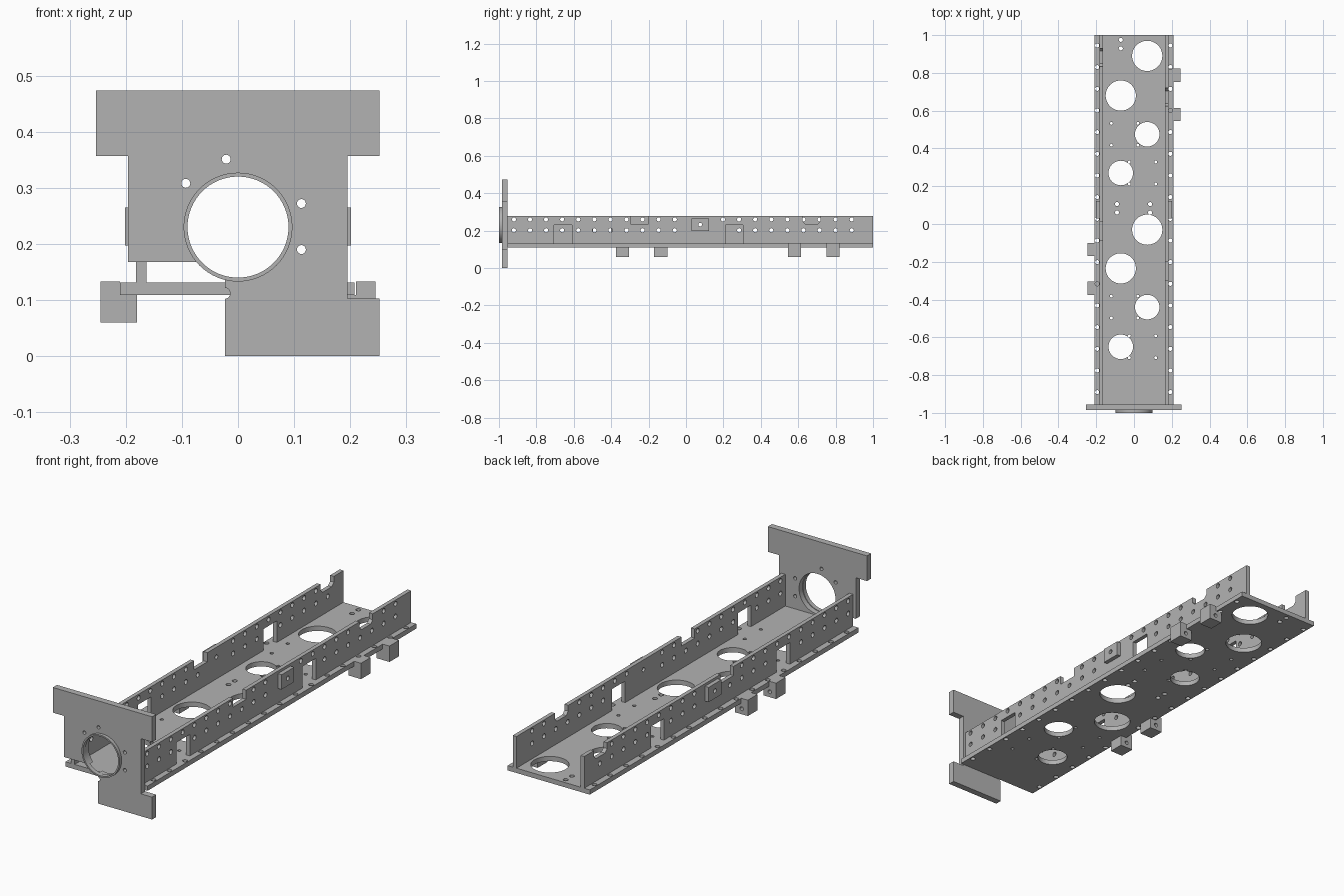
import bpy, bmesh, math
from mathutils import Matrix, Vector

cube = bpy.data.objects.get("Cube")
if cube:
    bpy.data.objects.remove(cube, do_unlink=True)

grey = bpy.data.materials.new("plain grey")
grey.use_nodes = True
grey.diffuse_color = (0.45, 0.45, 0.45, 1)
grey.node_tree.nodes["Principled BSDF"].inputs["Base Color"].default_value = (0.45, 0.45, 0.45, 1)


def prism(bm, pts, axis, a, b):
    """Extrude a 2D outline along an axis; outline is (y,z), (x,z) or (x,y)."""
    def place(p, t):
        co = list(p)
        co.insert("xyz".index(axis), t)
        return Vector(co)
    low = [bm.verts.new(place(p, a)) for p in pts]
    high = [bm.verts.new(place(p, b)) for p in pts]
    faces = [bm.faces.new(low), bm.faces.new(high)]
    for i in range(len(pts)):
        j = (i + 1) % len(pts)
        faces.append(bm.faces.new((low[i], low[j], high[j], high[i])))
    bmesh.ops.recalc_face_normals(bm, faces=faces)


def rect(u0, u1, v0, v1):
    return [(u0, v0), (u1, v0), (u1, v1), (u0, v1)]


def disc(u, v, r, n=16):
    return [(u + r * math.cos(math.tau * i / n), v + r * math.sin(math.tau * i / n))
            for i in range(n)]


def make(name, bm):
    mesh = bpy.data.meshes.new(name)
    bm.to_mesh(mesh)
    bm.free()
    mesh.materials.append(grey)
    ob = bpy.data.objects.new(name, mesh)
    bpy.context.collection.objects.link(ob)
    return ob


def part(name, solids, cuts=()):
    """Build a part from prisms, then subtract the cutting prisms."""
    bm = bmesh.new()
    for s in solids:
        prism(bm, *s)
    ob = make(name, bm)
    if cuts:
        bm = bmesh.new()
        for c in cuts:
            prism(bm, *c)
        cutter = make("cutter", bm)
        cutter.hide_render = True
        mod = ob.modifiers.new("cut", "BOOLEAN")
        mod.operation, mod.solver, mod.object = "DIFFERENCE", "EXACT", cutter
        dg = bpy.context.evaluated_depsgraph_get()
        done = bpy.data.meshes.new_from_object(ob.evaluated_get(dg))
        ob.modifiers.clear()
        ob.data = done
        bpy.data.objects.remove(cutter, do_unlink=True)
    bpy.ops.object.select_all(action="DESELECT")
    ob.select_set(True)
    bpy.context.view_layer.objects.active = ob
    bpy.ops.object.shade_smooth_by_angle(angle=math.radians(30))
    return ob


# Front plate with one lower corner cut away
outline = [(-0.253, 0.473), (-0.253, 0.357), (-0.196, 0.357), (-0.196, 0.168),
           (-0.023, 0.168), (-0.023, 0), (0.252, 0), (0.252, 0.103),
           (0.195, 0.103), (0.195, 0.357), (0.252, 0.357), (0.252, 0.473)]
cuts = [("y", disc(0, 0.23, 0.093, 64))]
for x, z in [(-0.021, 0.351), (-0.093, 0.308), (0.113, 0.272), (0.113, 0.19)]:
    cuts.append(("y", disc(x, z, 0.008)))
cuts.append(("y", disc(-0.024, 0.112, 0.01)))
part("front_plate", [(outline, "y", -0.985, -0.955)],
     [(p, a, -1.1, -0.9) for a, p in cuts])

# Collar around the large front opening
part("front_collar", [(disc(0, 0.23, 0.097, 64), "y", -1.0, -0.98)],
     [(disc(0, 0.23, 0.09, 64), "y", -1.1, -0.9)])

# Base plate: staggered large openings, edge holes and small fixing holes
holes = []
for i, y in enumerate([0.89, 0.68, 0.475, 0.27, -0.03, -0.235, -0.44, -0.65]):
    big = i % 4 < 2
    side = 1 if i % 2 == 0 else -1
    holes.append(disc(0.07 * side, y, 0.08 if big else 0.065, 48))
    if not big:
        for dx in (-0.05, -0.19):
            for dy in (-0.058, 0.058):
                holes.append(disc(side * (0.07 + dx) + (0 if side > 0 else -0.005),
                                  y + dy, 0.008, 12))
for i in range(17):
    for x in (-0.195, 0.193):
        holes.append(disc(x, 0.945 - 0.1147 * i, 0.011))
for x, y in [(-0.07, 0.975), (-0.07, 0.93), (-0.09, 0.105), (-0.09, 0.06),
             (0.085, 0.105), (0.085, 0.06)]:
    holes.append(disc(x, y, 0.011))
part("base_plate", [(rect(-0.21, 0.208, -0.955, 1), "z", 0.109, 0.131)],
     [(h, "z", 0, 0.2) for h in holes])

# Side walls: windows, top notches and two rows of holes
for name, s, shift in [("left", 1, 0), ("right", -1, 0.21)]:
    windows = [-0.658 + shift, 0.258 + shift]
    notches = [-0.248 + shift, 0.672 + shift]
    cuts = [rect(w - 0.048, w + 0.048, 0.1, 0.23) for w in windows]
    cuts.append(rect(notches[0] - 0.048, notches[0] + 0.048, 0.235, 0.3))
    n = notches[1]
    cuts.append([(n - 0.048, 0.3), (n - 0.048, 0.25), (n - 0.033, 0.235),
                 (n + 0.033, 0.235), (n + 0.048, 0.25), (n + 0.048, 0.3)])
    for i in range(22):
        y = -0.92 + 0.086 * i
        for z, gaps in [(0.202, windows), (0.26, notches)]:
            if all(abs(y - g) > 0.061 for g in gaps + [0.075]):
                cuts.append(disc(y, z, 0.011))
    cuts.append(disc(0.076, 0.232, 0.01))
    part(name + "_wall", [(rect(-0.955, 1, 0.131, 0.277), "x", s * 0.163, s * 0.182)],
         [(c, "x", s * 0.1, s * 0.3) for c in cuts])

    # Small square pad on the outside of the wall
    part(name + "_pad", [(rect(0.03, 0.122, 0.197, 0.265), "x", s * 0.182, s * 0.201)],
         [(disc(0.076, 0.232, 0.01), "x", s * 0.1, s * 0.3)])

    # Brackets clipped under the base edge
    for k, y in enumerate([0.58, 0.787] if s > 0 else [-0.34, -0.135]):
        profile = [(s * x, z) for x, z in
                   [(0.18, 0.06), (0.245, 0.06), (0.245, 0.133), (0.21, 0.133),
                    (0.21, 0.109), (0.18, 0.109)]]
        part(f"{name}_bracket_{k + 1}", [(profile, "y", y - 0.035, y + 0.035)],
             [(disc(s * 0.213, 0.085, 0.009), "y", y, y + 0.1)])
